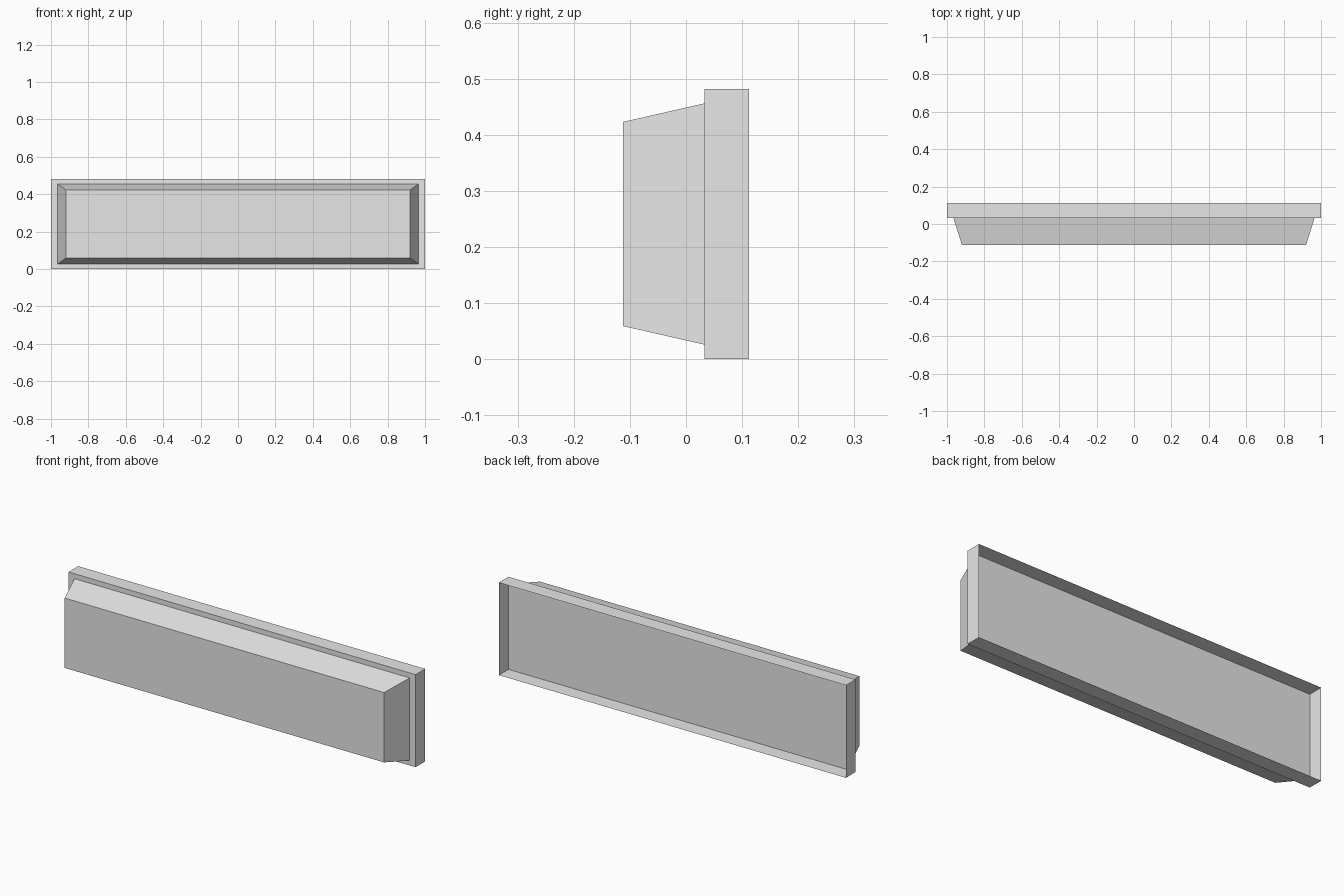
import bpy
import bmesh

cube = bpy.data.objects.get("Cube")
if cube:
    bpy.data.objects.remove(cube, do_unlink=True)

GREY = (0.8, 0.8, 0.8, 1.0)
mat = bpy.data.materials.new("light grey")
mat.use_nodes = True
mat.diffuse_color = GREY
mat.node_tree.nodes["Principled BSDF"].inputs["Base Color"].default_value = GREY

MID_Z = 0.241


def open_tray(name, front, back):
    """Thin shell with a closed front and open back; each end is (half width, half height, y)."""
    bm = bmesh.new()
    rings = []
    for w, h, y in (front, back):
        corners = ((-w, -h), (w, -h), (w, h), (-w, h))
        rings.append([bm.verts.new((x, y, MID_Z + z)) for x, z in corners])
    near, far = rings
    bm.faces.new(near)
    for i in range(4):
        j = (i + 1) % 4
        bm.faces.new((near[j], near[i], far[i], far[j]))
    mesh = bpy.data.meshes.new(name)
    bm.to_mesh(mesh)
    bm.free()
    mesh.materials.append(mat)
    obj = bpy.data.objects.new(name, mesh)
    bpy.context.collection.objects.link(obj)
    return obj


# Rectangular rim, hollow at the back
open_tray("rim_tray", (1.0, MID_Z, 0.033), (1.0, MID_Z, 0.112))

# Tapered raised panel on the front
open_tray("tapered_panel", (0.92, 0.182, -0.112), (0.966, 0.215, 0.033))
